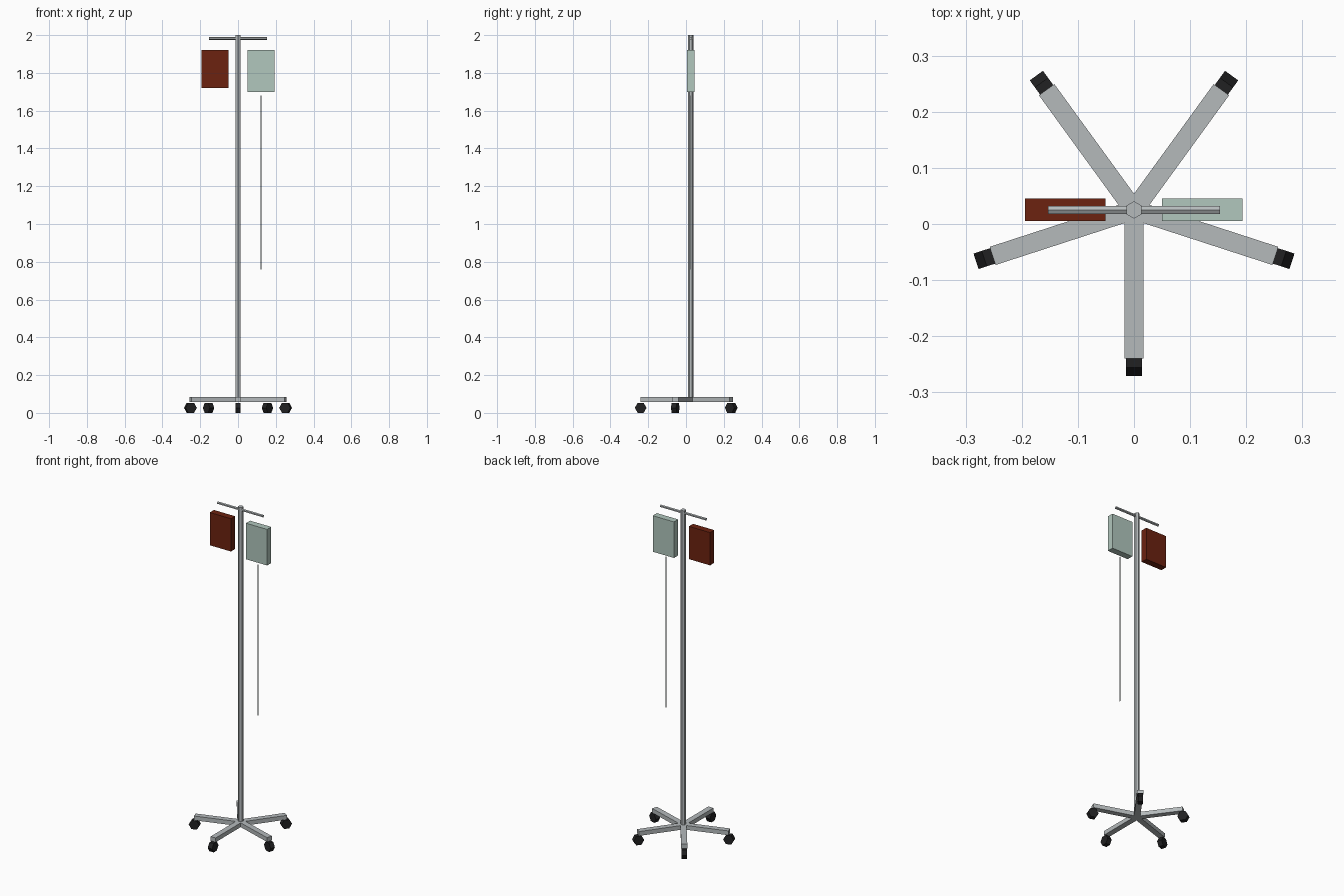
import bpy
import math
from mathutils import Matrix, Vector

if "Cube" in bpy.data.objects:
    bpy.data.objects.remove(bpy.data.objects["Cube"])

CY = 0.025  # y of the pole axis


def material(name, rgb):
    m = bpy.data.materials.new(name)
    m.diffuse_color = (*rgb, 1)
    m.use_nodes = True
    m.node_tree.nodes["Principled BSDF"].inputs["Base Color"].default_value = m.diffuse_color
    return m


METAL = material("brushed_metal", (0.46, 0.49, 0.50))
BLACK = material("black_rubber", (0.015, 0.015, 0.016))
RED = material("dark_red_bag", (0.15, 0.016, 0.005))
GREEN = material("pale_green_bag", (0.44, 0.57, 0.51))
TUBE = material("pale_tube", (0.42, 0.48, 0.47))


def finish(name, mat, matrix):
    ob = bpy.context.object
    ob.name = name
    ob.data.transform(matrix)
    ob.data.materials.append(mat)
    return ob


def box(name, lo, hi, mat, matrix=Matrix()):
    lo, hi = Vector(lo), Vector(hi)
    bpy.ops.mesh.primitive_cube_add(size=1)
    place = Matrix.Translation((lo + hi) / 2) @ Matrix.Diagonal((*(hi - lo), 1))
    return finish(name, mat, matrix @ place)


def hex_rod(name, radius, length, mat, matrix):
    # six-sided rod along local z, with corners on local +-y
    bpy.ops.mesh.primitive_cylinder_add(vertices=6, radius=radius, depth=length)
    return finish(name, mat, matrix)


def move(x, y, z):
    return Matrix.Translation((x, y, z))


turn_to_x = Matrix.Rotation(math.pi / 2, 4, 'Y')

# Pole and hanging crossbar
hex_rod("pole", 0.0155, 1.943, METAL, move(0, CY, 1.0285))
hex_rod("crossbar", 0.008, 0.306, METAL,
        move(0, CY, 1.983) @ turn_to_x @ Matrix.Rotation(math.pi / 2, 4, 'Z'))

# Five legs with one wheel each
for i in range(5):
    spin = move(0, CY, 0) @ Matrix.Rotation(math.radians(72 * i), 4, 'Z')
    box(f"leg_{i + 1}", (-0.017, -0.265, 0.057), (0.017, 0, 0.083), METAL, spin)
    hex_rod(f"wheel_{i + 1}", 0.031, 0.029, BLACK,
            spin @ move(0, -0.265, 0.0268) @ turn_to_x)

# Fluid bags and the drip tube
box("red_bag", (-0.194, 0.005, 1.72), (-0.051, 0.045, 1.92), RED)
box("green_bag", (0.05, 0.005, 1.70), (0.193, 0.045, 1.92), GREEN)
hex_rod("drip_tube", 0.003, 0.92, TUBE, move(0.121, 0.022, 1.22))
